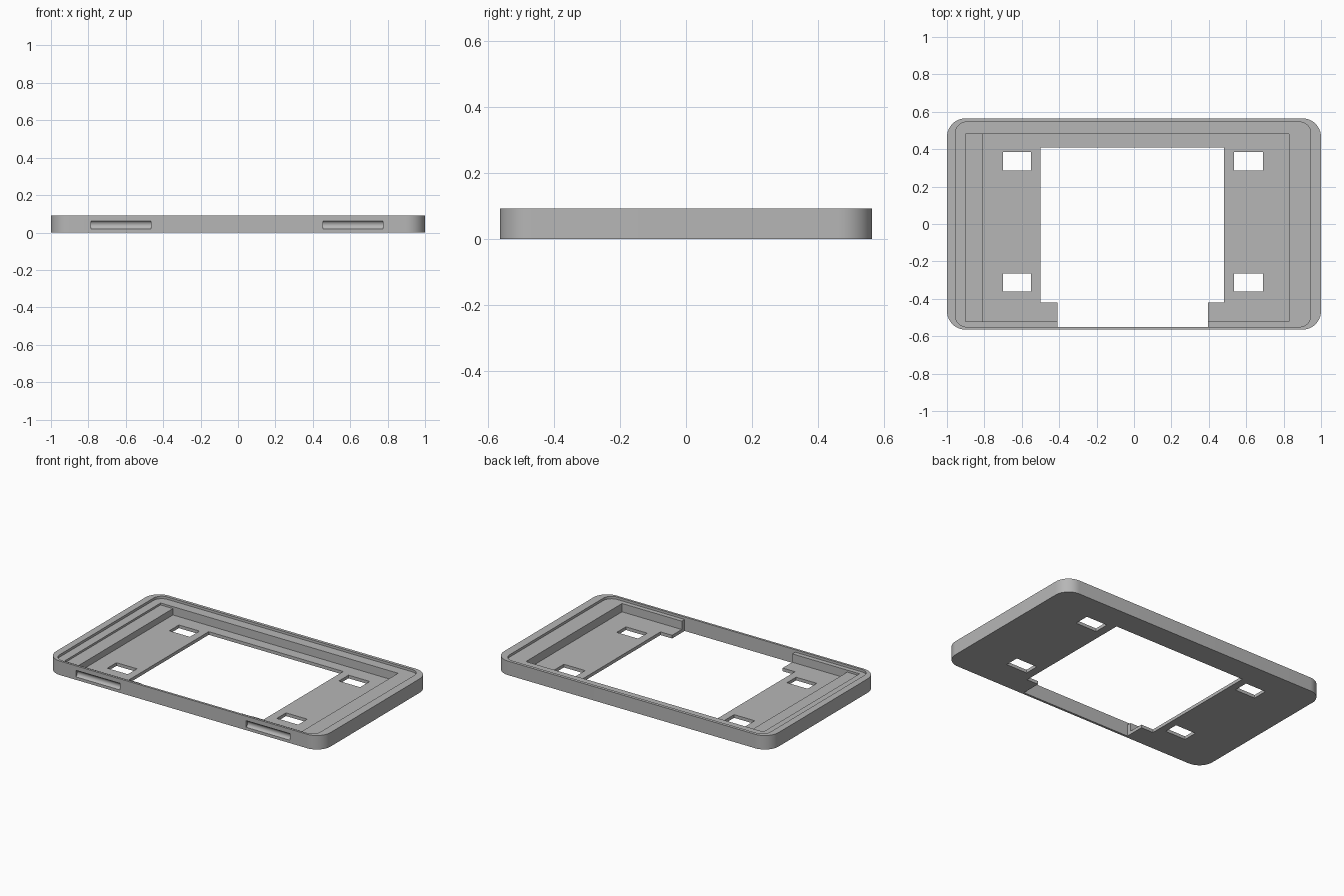
import bpy, bmesh, math

if "Cube" in bpy.data.objects:
    bpy.data.objects.remove(bpy.data.objects["Cube"])

grey = bpy.data.materials.new("plain grey")
grey.diffuse_color = (0.47, 0.47, 0.47, 1)
grey.use_nodes = True
grey.node_tree.nodes["Principled BSDF"].inputs["Base Color"].default_value = grey.diffuse_color


def prism(name, pts, z0, z1):
    """Extrude a closed xy outline from z0 to z1."""
    bm = bmesh.new()
    face = bm.faces.new([bm.verts.new((x, y, z0)) for x, y in pts])
    ext = bmesh.ops.extrude_face_region(bm, geom=[face])
    for v in ext["geom"]:
        if isinstance(v, bmesh.types.BMVert):
            v.co.z = z1
    bmesh.ops.recalc_face_normals(bm, faces=bm.faces)
    mesh = bpy.data.meshes.new(name)
    bm.to_mesh(mesh)
    bm.free()
    mesh.materials.append(grey)
    obj = bpy.data.objects.new(name, mesh)
    bpy.context.collection.objects.link(obj)
    return obj


def rect(x0, x1, y0, y1):
    return [(x0, y0), (x1, y0), (x1, y1), (x0, y1)]


def rounded(x0, x1, y0, y1, r, n=12):
    pts = []
    corners = [(x1 - r, y1 - r), (x0 + r, y1 - r), (x0 + r, y0 + r), (x1 - r, y0 + r)]
    for q, (cx, cy) in enumerate(corners):
        for i in range(n + 1):
            a = math.pi / 2 * (q + i / n)
            pts.append((cx + r * math.cos(a), cy + r * math.sin(a)))
    return pts


def cut(target, cutter):
    """Subtract the cutter, then discard it."""
    bpy.context.view_layer.objects.active = target
    mod = target.modifiers.new("cut", "BOOLEAN")
    mod.operation = "DIFFERENCE"
    mod.solver = "EXACT"
    mod.object = cutter
    bpy.ops.object.modifier_apply(modifier=mod.name)
    bpy.data.objects.remove(cutter)


# Outer tray body
tray = prism("tray_frame", rounded(-1, 1, -0.565, 0.565, 0.1), 0, 0.092)

# Shallow rim recess, raised side shelf, and deep pocket
cut(tray, prism("rim_recess", rounded(-0.955, 0.945, -0.55, 0.545, 0.06), 0.076, 0.2))
cut(tray, prism("shelf_recess", rect(-0.90, 0.83, -0.52, 0.48), 0.063, 0.2))
cut(tray, prism("pocket", rect(-0.81, 0.83, -0.52, 0.48), 0.021, 0.2))

# Central opening, narrower where it meets the front wall
opening = [(-0.41, -0.55), (0.395, -0.55), (0.395, -0.42), (0.48, -0.42),
           (0.48, 0.41), (-0.50, 0.41), (-0.50, -0.42), (-0.41, -0.42)]
cut(tray, prism("opening", opening, -0.1, 0.2))

# Four rectangular floor slots
for x0, x1 in ((-0.70, -0.55), (0.535, 0.69)):
    for y0, y1 in ((-0.36, -0.265), (0.285, 0.385)):
        cut(tray, prism("slot", rect(x0, x1, y0, y1), -0.1, 0.2))

# Two scooped finger grooves in the front wall
for x0, x1 in ((-0.785, -0.465), (0.455, 0.775)):
    outline = [(0.024 * math.cos(2 * math.pi * i / 32), 0.024 * math.sin(2 * math.pi * i / 32))
               for i in range(32)]
    groove = prism("groove", outline, x0, x1)
    for v in groove.data.vertices:      # lay the cylinder along x
        a, b, c = v.co
        v.co = (c, a - 0.575, b + 0.041)
    cut(tray, groove)

# Smooth rounded walls, crisp edges
bpy.ops.object.select_all(action="DESELECT")
tray.select_set(True)
bpy.context.view_layer.objects.active = tray
bpy.ops.object.shade_smooth_by_angle(angle=math.radians(30))
